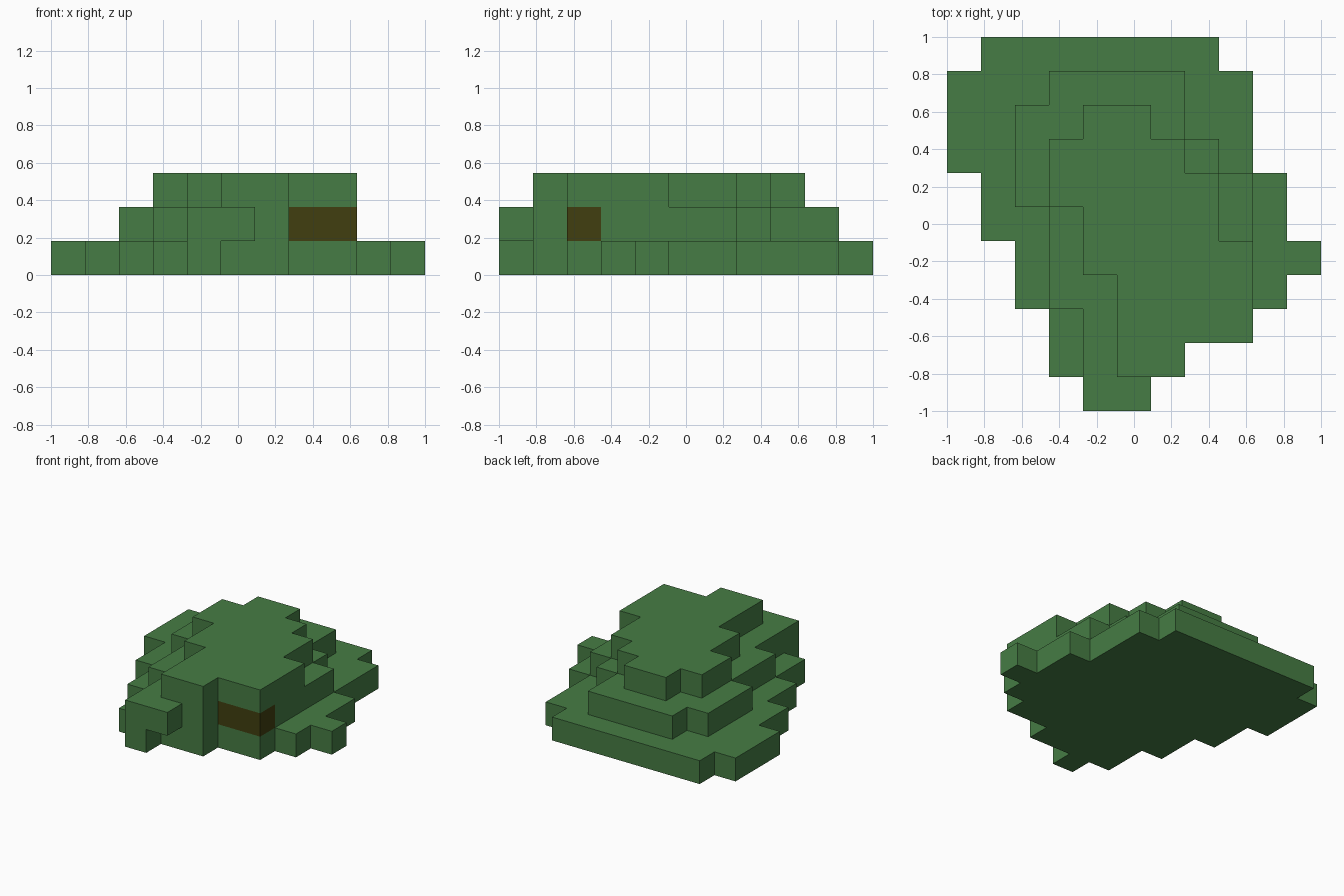
import bpy, bmesh, math
from mathutils import Vector

if "Cube" in bpy.data.objects:
    bpy.data.objects.remove(bpy.data.objects["Cube"])

CELL = 2 / 11  # the model sits on an 11 x 11 x 3 block grid

# Each tier: first and last filled column for every row, front to back
TIERS = {
    "base_tier": [(4, 4), (3, 6), (3, 8), (2, 9), (2, 10), (1, 9), (1, 9),
                  (0, 8), (0, 8), (0, 8), (1, 7)],
    "middle_tier": [(4, 5), (4, 6), (4, 8), (3, 8), (3, 8), (3, 8), (2, 8),
                    (2, 7), (2, 6), (3, 6)],
    "top_tier": [None, (5, 6), (5, 8), (5, 8), (4, 8), (4, 7), (3, 7),
                 (3, 6), (4, 5)],
}


def material(name, color):
    mat = bpy.data.materials.new(name)
    mat.diffuse_color = (*color, 1)
    mat.use_nodes = True
    mat.node_tree.nodes["Principled BSDF"].inputs["Base Color"].default_value = mat.diffuse_color
    return mat


green = material("leaf green", (0.061, 0.203, 0.058))
brown = material("dark brown", (0.053, 0.049, 0.005))

# Fill the block grid
cells = {}
for k, (name, rows) in enumerate(TIERS.items()):
    for j, span in enumerate(rows):
        if span:
            for i in range(span[0], span[1] + 1):
                cells[i, j, k] = name

# Brown block band at the front right corner
for i in (7, 8):
    cells[i, 2, 1] = "corner_band"


def build_part(name, mat):
    """Make the outward-facing block sides of one part."""
    bm = bmesh.new()
    for cell in [c for c, part in cells.items() if part == name]:
        centre = Vector(cell) + Vector((0.5, 0.5, 0.5))
        for axis in range(3):
            for sign in (-1, 1):
                n = Vector((0, 0, 0))
                n[axis] = sign
                if tuple(int(v) for v in Vector(cell) + n) in cells:
                    continue
                u = Vector((0, 0, 0))
                u[(axis + 1) % 3] = 0.5
                w = n.cross(u)
                corners = [centre + n / 2 + a * u + b * w
                           for a, b in ((-1, -1), (1, -1), (1, 1), (-1, 1))]
                bm.faces.new([bm.verts.new(((p.x - 5.5) * CELL,
                                            (p.y - 5.5) * CELL,
                                            p.z * CELL)) for p in corners])
    bmesh.ops.remove_doubles(bm, verts=bm.verts[:], dist=0.001)
    # Merge flat block sides into large clean faces
    bmesh.ops.dissolve_limit(bm, angle_limit=math.radians(1),
                             verts=bm.verts[:], edges=bm.edges[:])
    mesh = bpy.data.meshes.new(name)
    bm.to_mesh(mesh)
    bm.free()
    mesh.materials.append(mat)
    bpy.context.collection.objects.link(bpy.data.objects.new(name, mesh))


for part in TIERS:
    build_part(part, green)
build_part("corner_band", brown)
